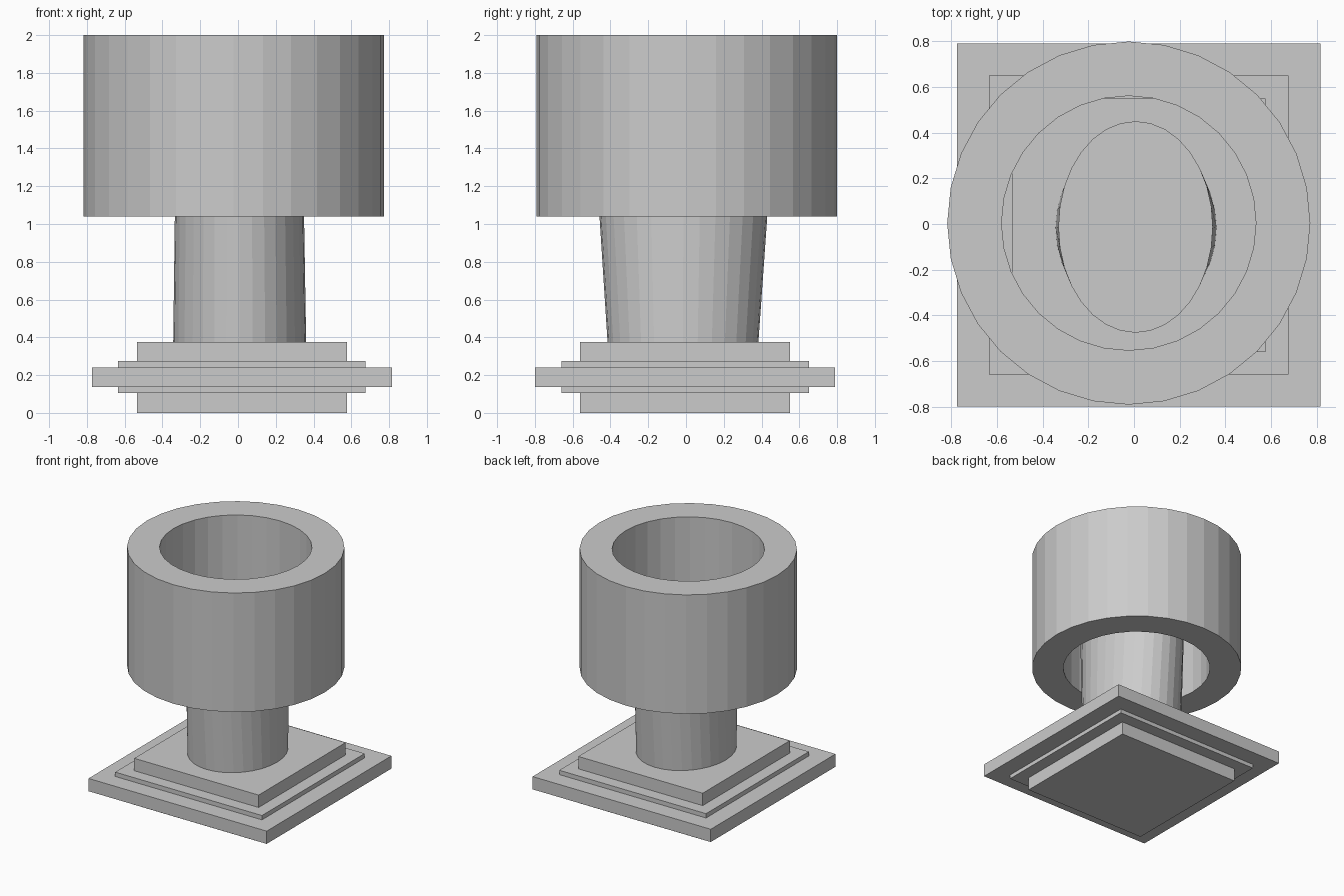
import bpy
import bmesh
from math import cos, sin, tau

cube = bpy.data.objects.get("Cube")
if cube:
    bpy.data.objects.remove(cube, do_unlink=True)

grey = bpy.data.materials.new("stone_grey")
grey.use_nodes = True
colour = (0.6, 0.6, 0.6, 1)
grey.diffuse_color = colour
grey.node_tree.nodes["Principled BSDF"].inputs["Base Color"].default_value = colour
SIDES = 32


def finish(name, bm):
    bmesh.ops.recalc_face_normals(bm, faces=bm.faces[:])
    mesh = bpy.data.meshes.new(name)
    bm.to_mesh(mesh)
    bm.free()
    mesh.materials.append(grey)
    bpy.context.collection.objects.link(bpy.data.objects.new(name, mesh))


def ring(bm, cx, cy, rx, ry, z):
    return [bm.verts.new((cx + rx * cos(tau * i / SIDES), cy + ry * sin(tau * i / SIDES), z))
            for i in range(SIDES)]


def bridge(bm, a, b):
    for i in range(SIDES):
        j = (i + 1) % SIDES
        bm.faces.new((a[i], a[j], b[j], b[i]))


def slab(name, half, low, high):
    bm = bmesh.new()
    bmesh.ops.create_cube(bm, size=1)
    for v in bm.verts:
        v.co = (0.021 + v.co.x * 2 * half, -0.005 + v.co.y * 2 * half,
                low if v.co.z < 0 else high)
    finish(name, bm)


# Stepped square base: three nested slabs
slab("base_block", 0.555, 0, 0.375)
slab("base_step", 0.655, 0.105, 0.275)
slab("base_plate", 0.795, 0.137, 0.24)

# Oval column, widening front to back as it rises
bm = bmesh.new()
foot = ring(bm, 0.009, -0.016, 0.352, 0.399, 0.37)
head = ring(bm, 0.007, -0.013, 0.338, 0.463, 1.32)
bridge(bm, foot, head)
bm.faces.new(foot)
bm.faces.new(head)
finish("column", bm)

# Open thick-walled collar around the column head
bm = bmesh.new()
loops = [ring(bm, -0.023, 0.004, r, r, z)
         for r, z in ((0.795, 1.04), (0.795, 2), (0.557, 2), (0.557, 1.04))]
for k in range(4):
    bridge(bm, loops[k], loops[(k + 1) % 4])
finish("collar", bm)
